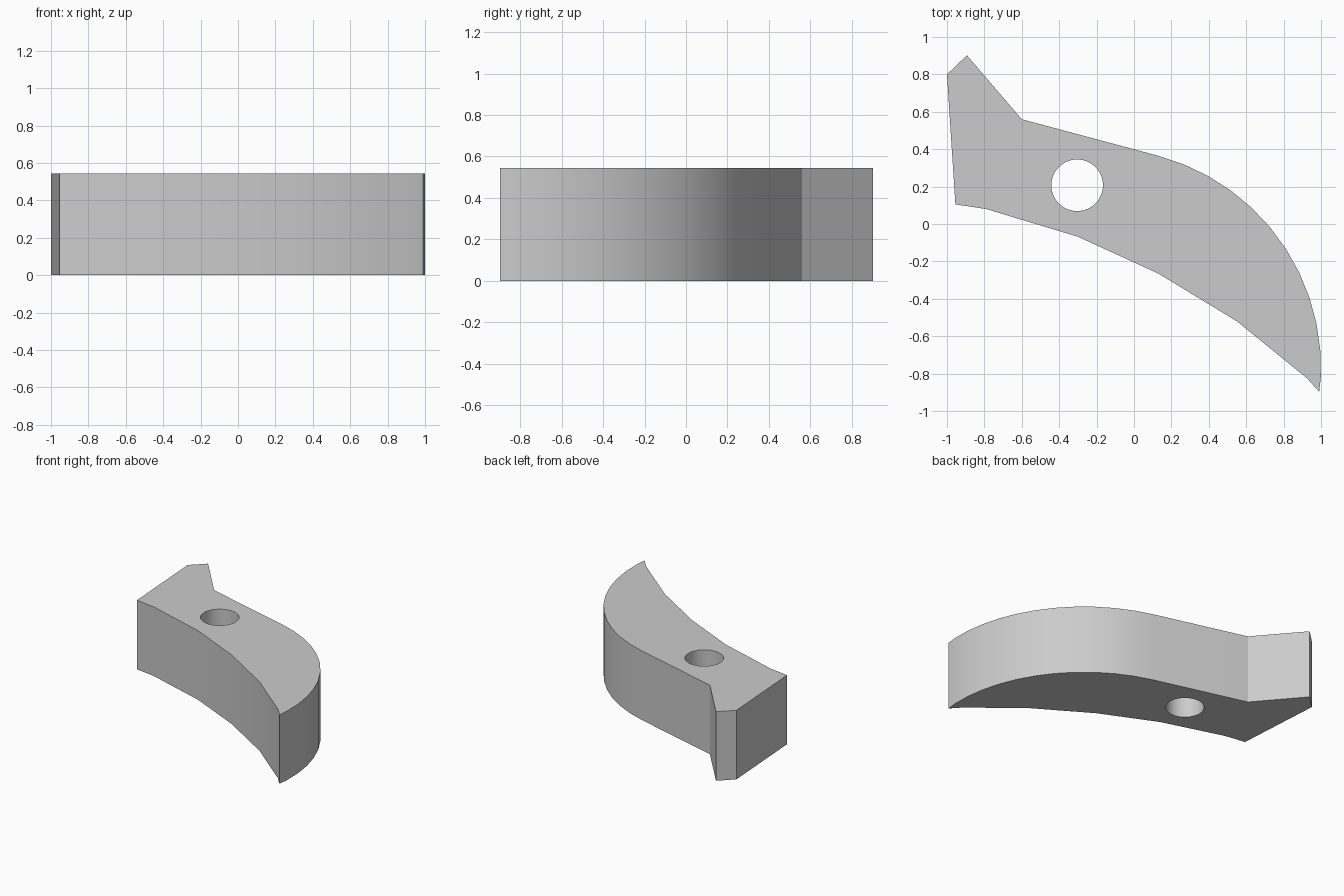
import bpy
import bmesh
from math import cos, sin, radians

HEIGHT = 0.545

cube = bpy.data.objects.get("Cube")
if cube:
    bpy.data.objects.remove(cube, do_unlink=True)

grey = bpy.data.materials.new("light_grey")
grey.use_nodes = True
grey.diffuse_color = (0.6, 0.6, 0.6, 1)
grey.node_tree.nodes["Principled BSDF"].inputs["Base Color"].default_value = (0.6, 0.6, 0.6, 1)


def arc(cx, cy, radius, start, end, steps):
    """Points on a circular arc, both ends included."""
    angles = [radians(start + (end - start) * i / steps) for i in range(steps + 1)]
    return [(cx + radius * cos(a), cy + radius * sin(a)) for a in angles]


def prism(name, outline, bottom, top):
    """Extrude a flat outline straight up."""
    bm = bmesh.new()
    face = bm.faces.new([bm.verts.new((x, y, bottom)) for x, y in outline])
    result = bmesh.ops.extrude_face_region(bm, geom=[face])
    verts = [v for v in result["geom"] if isinstance(v, bmesh.types.BMVert)]
    bmesh.ops.translate(bm, verts=verts, vec=(0, 0, top - bottom))
    bmesh.ops.recalc_face_normals(bm, faces=bm.faces)
    mesh = bpy.data.meshes.new(name)
    bm.to_mesh(mesh)
    bm.free()
    mesh.materials.append(grey)
    obj = bpy.data.objects.new(name, mesh)
    bpy.context.collection.objects.link(obj)
    return obj


# Curved lever: shallow inner edge, rounded outer edge, hooked heel
inner_edge = [(-0.955, 0.105), (-0.79, 0.08), (-0.3, -0.068), (0.13, -0.265),
              (0.55, -0.52), (0.925, -0.825), (0.99, -0.897)]
outer_edge = arc(-0.175, -0.77, 1.175, -2.4, 75, 11)
heel = [(-0.6, 0.56), (-0.893, 0.902), (-1.0, 0.8)]
lever = prism("curved_lever", inner_edge + outer_edge + heel, 0, HEIGHT)

# Pivot hole through the lever
cutter = prism("pivot_hole_cutter", arc(-0.304, 0.207, 0.138, 0, 352.5, 47), -0.1, HEIGHT + 0.1)
cutter.hide_render = True
cut = lever.modifiers.new("pivot_hole", "BOOLEAN")
cut.operation = "DIFFERENCE"
cut.solver = "EXACT"
cut.object = cutter

bpy.ops.object.select_all(action="DESELECT")
lever.select_set(True)
bpy.context.view_layer.objects.active = lever
bpy.ops.object.modifier_apply(modifier=cut.name)
bpy.data.objects.remove(cutter, do_unlink=True)

# Smooth the curved walls, keep the corners sharp
bpy.ops.object.shade_smooth_by_angle(angle=radians(30))
